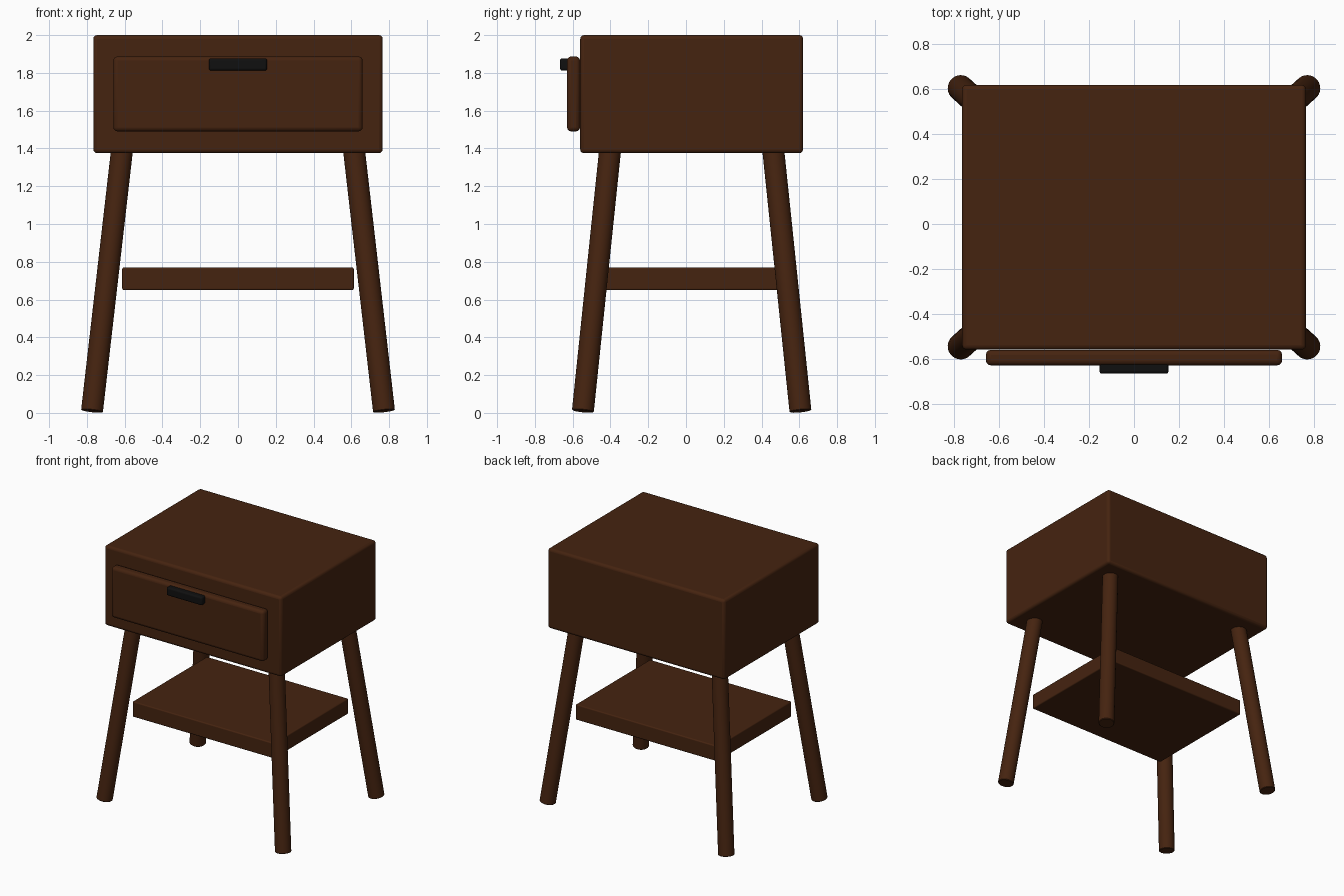
import bpy
import math
from mathutils import Vector

default = bpy.data.objects.get("Cube")
if default:
    bpy.data.objects.remove(default, do_unlink=True)


def material(name, color, roughness):
    mat = bpy.data.materials.new(name)
    mat.use_nodes = True
    mat.diffuse_color = color
    bsdf = mat.node_tree.nodes["Principled BSDF"]
    bsdf.inputs["Base Color"].default_value = color
    bsdf.inputs["Roughness"].default_value = roughness
    return mat


wood = material("dark walnut", (0.06, 0.017, 0.005, 1), 0.6)
black = material("black metal", (0.005, 0.005, 0.005, 1), 0.4)
CENTRE_Y = 0.03


def finish(obj, name, mat, bevel, segments=3):
    """Name, colour, round and smooth a part."""
    obj.name = name
    obj.data.name = name
    obj.data.materials.append(mat)
    mod = obj.modifiers.new("Rounded edges", "BEVEL")
    mod.width = bevel
    mod.segments = segments
    mod.limit_method = "ANGLE"
    bpy.ops.object.shade_smooth_by_angle(angle=math.radians(35))


def box(name, low, high, mat, bevel):
    low, high = Vector(low), Vector(high)
    bpy.ops.mesh.primitive_cube_add(size=1, location=(low + high) / 2)
    obj = bpy.context.object
    obj.scale = high - low
    bpy.ops.object.transform_apply(location=False, rotation=False, scale=True)
    finish(obj, name, mat, bevel)


def leg(name, side, end):
    """Round leg splayed outwards, its foot cut square to its axis."""
    foot = Vector((side * 0.773, CENTRE_Y + end * 0.576, 0.009))
    top = Vector((side * 0.612, CENTRE_Y + end * 0.43, 1.41))
    axis = top - foot
    bpy.ops.mesh.primitive_cylinder_add(
        vertices=32, radius=0.058, depth=axis.length, location=(foot + top) / 2)
    obj = bpy.context.object
    obj.rotation_euler = axis.to_track_quat("Z", "Y").to_euler()
    finish(obj, name, wood, 0.004, 1)


# Cabinet, drawer front and handle
box("cabinet", (-0.766, -0.56, 1.375), (0.766, 0.62, 2.0), wood, 0.02)
box("drawer_front", (-0.66, -0.63, 1.49), (0.66, -0.561, 1.887), wood, 0.022)
box("drawer_handle", (-0.154, -0.667, 1.812), (0.154, -0.61, 1.877), black, 0.012)

# Lower shelf
box("lower_shelf", (-0.613, CENTRE_Y - 0.46, 0.65),
    (0.613, CENTRE_Y + 0.46, 0.77), wood, 0.008)

# Four splayed legs
for side, side_name in ((1, "left"), (-1, "right")):
    for end, end_name in ((-1, "front"), (1, "back")):
        leg(f"{end_name}_{side_name}_leg", side, end)
